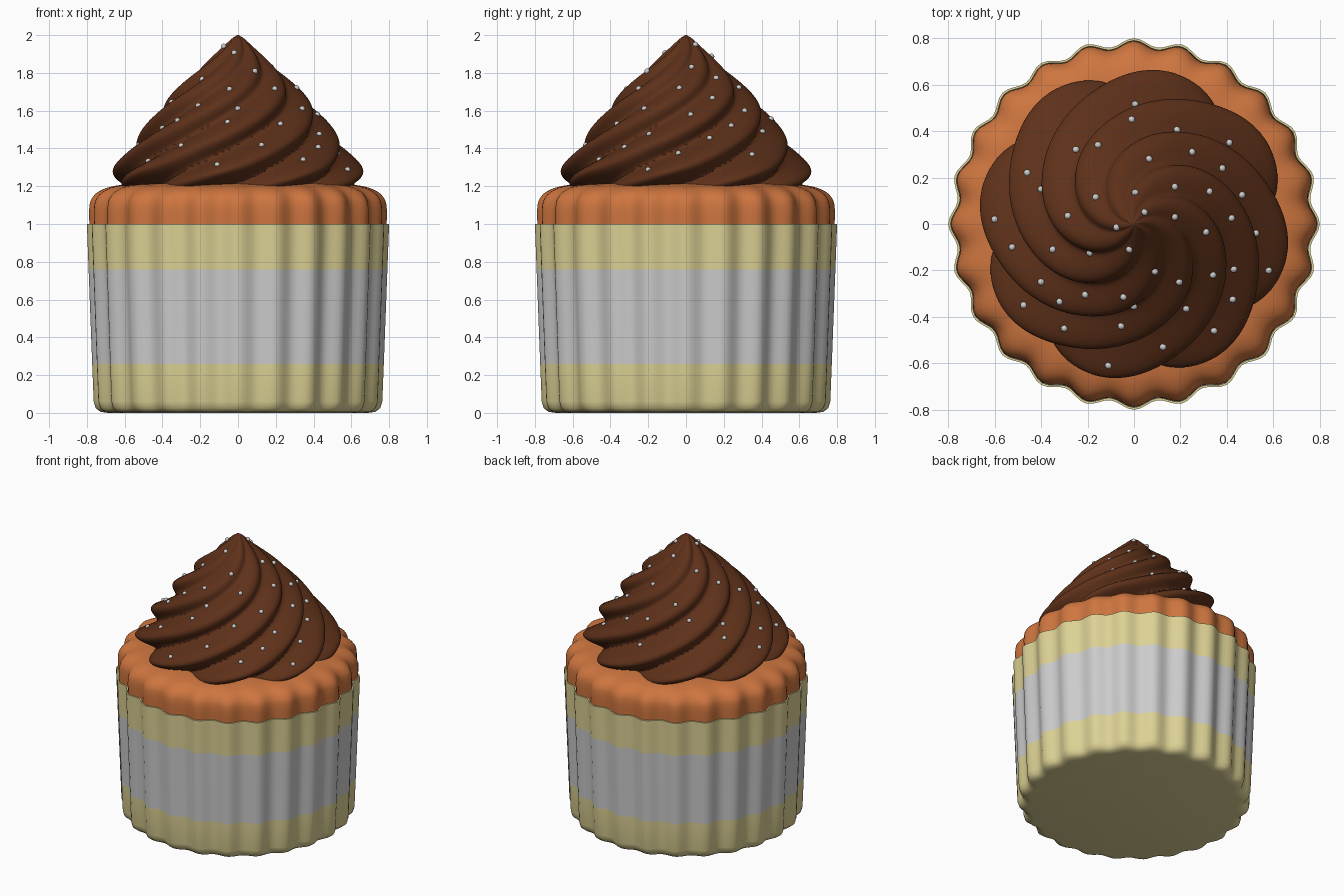
import bpy, bmesh, math
from mathutils import Vector
from mathutils.bvhtree import BVHTree

if "Cube" in bpy.data.objects:
    bpy.data.objects.remove(bpy.data.objects["Cube"])

FLUTES, LOBES, SEG = 24, 8, 192


def material(name, rgb):
    m = bpy.data.materials.new(name)
    m.diffuse_color = (*rgb, 1)
    m.use_nodes = True
    m.node_tree.nodes["Principled BSDF"].inputs["Base Color"].default_value = m.diffuse_color
    return m


def smooth_profile(pts, steps):
    """Catmull-Rom curve through tuples of numbers."""
    p = [Vector(q) for q in [pts[0], *pts, pts[-1]]]
    out = []
    for a, b, c, d in zip(p, p[1:], p[2:], p[3:]):
        for i in range(steps):
            t = i / steps
            out.append(b + (c - a) * t / 2 + (2 * a - 5 * b + 4 * c - d) * t * t / 2
                       + (3 * b - a - 3 * c + d) * t ** 3 / 2)
    return out + [p[-1]]


def lathe(name, rings, radius, mats, pick=None):
    """Stack closed rings, radius(ring, angle) shapes each cross-section."""
    bm = bmesh.new()
    loops = []
    for ring in rings:
        loop = []
        for i in range(SEG):
            a = math.tau * i / SEG
            r = radius(ring, a)
            loop.append(bm.verts.new((r * math.cos(a), r * math.sin(a), ring[1])))
        loops.append(loop)
    for lo, hi in zip(loops, loops[1:]):
        for i in range(SEG):
            j = (i + 1) % SEG
            bm.faces.new((lo[i], lo[j], hi[j], hi[i]))
    bm.faces.new(loops[0][::-1])
    bm.faces.new(loops[-1])
    if pick:
        for f in bm.faces:
            f.material_index = pick(f.calc_center_median().z)
    mesh = bpy.data.meshes.new(name)
    bm.to_mesh(mesh)
    bm.free()
    ob = bpy.data.objects.new(name, mesh)
    bpy.context.collection.objects.link(ob)
    for m in mats:
        mesh.materials.append(m)
    finish(ob)
    return ob


def finish(ob):
    bpy.ops.object.select_all(action='DESELECT')
    bpy.context.view_layer.objects.active = ob
    ob.select_set(True)
    bpy.ops.object.shade_smooth_by_angle(angle=math.radians(50))


def fluted(ring, a):
    return ring[0] + ring[2] * math.cos(FLUTES * a)


def swirled(ring, a):
    r, z = ring[0], ring[1]
    turn = math.radians(75 + 225 * (z - 1.25))
    ridge = (0.5 + 0.5 * math.cos(LOBES * (a - turn))) ** 0.7
    return r * (1 - 0.17 * (1 - ridge))


paper = material("paper_cream", (0.72, 0.64, 0.30))
band = material("paper_grey", (0.55, 0.55, 0.55))
sponge = material("sponge", (0.62, 0.18, 0.05))
chocolate = material("chocolate", (0.11, 0.03, 0.010))

# Paper case with striped band: (radius, height, flute depth)
case = [(0.68, 0.0, 0.010), (0.715, 0.006, 0.013), (0.738, 0.025, 0.015), (0.747, 0.06, 0.017),
        (0.755, 0.26, 0.017), (0.774, 0.76, 0.017), (0.783, 1.0, 0.017),
        (0.773, 1.0, 0.017), (0.745, 0.26, 0.017), (0.735, 0.04, 0.015)]
lathe("paper_case", case, fluted, [paper, band], lambda z: int(0.26 < z < 0.76))

# Cake filling the case, flutes fading towards the crown
cake = [(0.73, 0.045, 0.015), (0.766, 0.9, 0.017), (0.770, 1.0, 0.017), (0.770, 1.09, 0.017),
        (0.755, 1.14, 0.016), (0.715, 1.178, 0.012), (0.64, 1.203, 0.006), (0.5, 1.215, 0),
        (0.2, 1.22, 0)]
lathe("cake", smooth_profile(cake, 4), fluted, [sponge])

# Twisted piped frosting: (ridge radius, height)
swirl = [(0.57, 1.15, 0), (0.63, 1.19, 0), (0.668, 1.235, 0), (0.665, 1.29, 0), (0.60, 1.38, 0),
         (0.54, 1.46, 0), (0.47, 1.55, 0), (0.39, 1.65, 0), (0.29, 1.75, 0), (0.19, 1.84, 0),
         (0.10, 1.92, 0), (0.035, 1.98, 0), (0.004, 2.0, 0)]
frosting = lathe("frosting", smooth_profile(swirl, 6), swirled, [chocolate])

# Silver sugar pearls dropped onto the frosting
spots = [(-.46, .22), (-.40, .15), (-.60, .02), (-.525, -.10), (-.35, -.11), (-.40, -.25),
         (-.32, -.335), (-.475, -.35), (-.30, -.45), (-.21, -.305), (-.045, -.315), (0, -.355),
         (-.055, -.44), (-.11, -.61), (.125, -.53), (.225, -.365), (.345, -.46), (.425, -.325),
         (.43, -.195), (.34, -.22), (.195, -.25), (.09, -.205), (-.02, -.11), (-.19, -.125),
         (-.075, -.015), (.045, .05), (.175, .03), (.175, .16), (.005, .135), (-.165, .115),
         (-.285, .035), (-.25, .32), (-.155, .34), (-.01, .45), (.005, .515), (.065, .28),
         (.185, .405), (.25, .31), (.41, .35), (.38, .24), (.325, .14), (.465, .125),
         (.42, .025), (.31, -.035), (.525, -.04), (.58, -.20)]
tree = BVHTree.FromObject(frosting, bpy.context.evaluated_depsgraph_get())
bm = bmesh.new()
for x, y in spots:
    hit = tree.ray_cast(Vector((x, y, 3)), Vector((0, 0, -1)))[0]
    if hit:
        ball = bmesh.ops.create_uvsphere(bm, u_segments=12, v_segments=8, radius=0.015)
        bmesh.ops.translate(bm, verts=ball["verts"], vec=hit)
mesh = bpy.data.meshes.new("sugar_pearls")
bm.to_mesh(mesh)
bm.free()
pearls = bpy.data.objects.new("sugar_pearls", mesh)
bpy.context.collection.objects.link(pearls)
finish(pearls)
